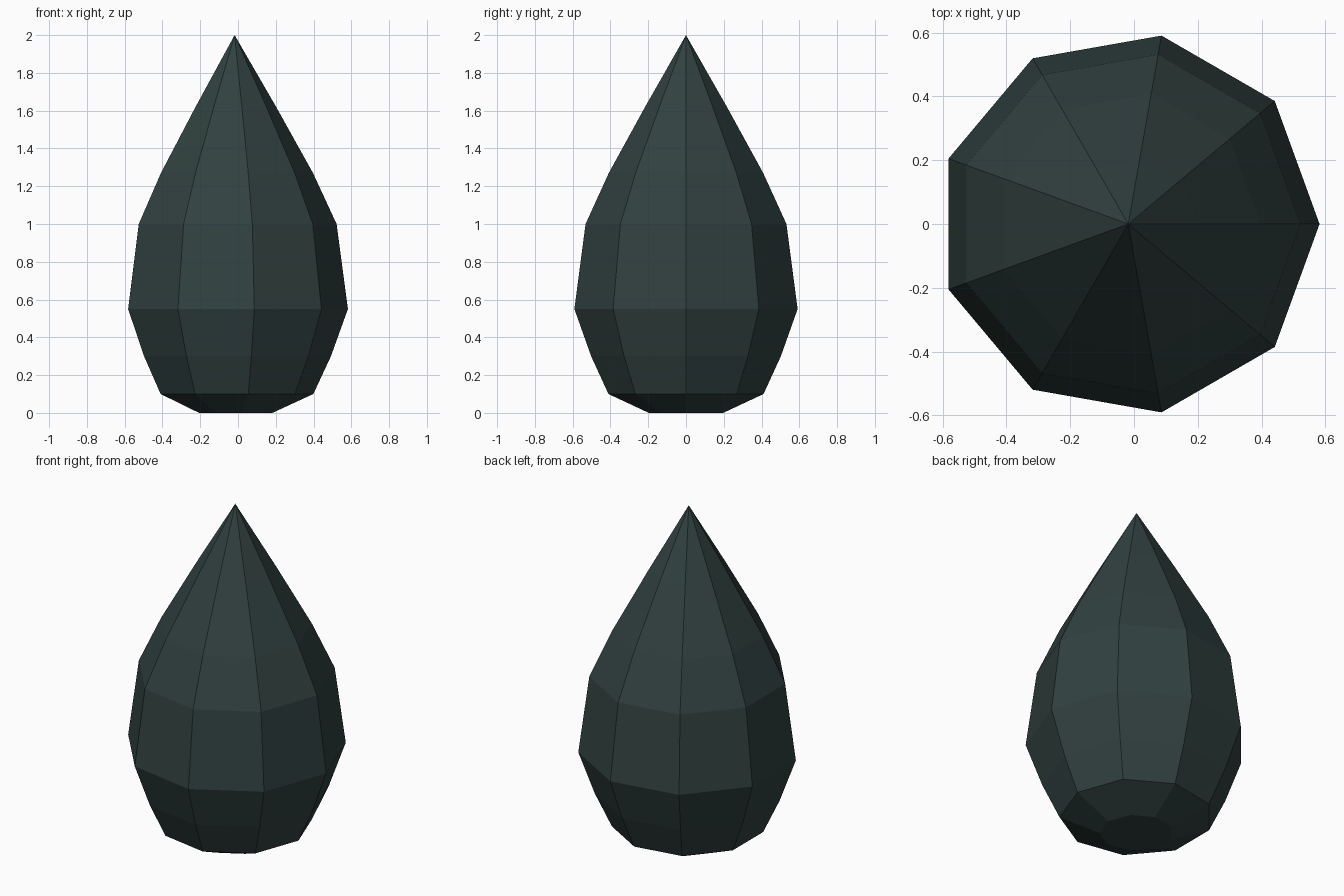
import bpy, bmesh, math

if "Cube" in bpy.data.objects:
    bpy.data.objects.remove(bpy.data.objects["Cube"])

SIDES = 9
AXIS_X = -0.018  # odd-sided body, so the axis sits slightly off the box centre

# (radius, height) profile from base to shoulder, below the pointed tip
PROFILE = [(0.20, 0.0), (0.417, 0.10), (0.51, 0.30), (0.60, 0.55),
           (0.54, 1.00), (0.415, 1.27), (0.22, 1.62)]

mat = bpy.data.materials.new("dark slate green")
mat.diffuse_color = (0.030, 0.052, 0.050, 1)
mat.use_nodes = True
mat.node_tree.nodes["Principled BSDF"].inputs["Base Color"].default_value = mat.diffuse_color

# teardrop body: stacked nine-sided rings
bm = bmesh.new()
rings = []
for r, z in PROFILE:
    angles = [math.tau * i / SIDES for i in range(SIDES)]
    rings.append([bm.verts.new((AXIS_X + r * math.cos(a), r * math.sin(a), z)) for a in angles])
for low, high in zip(rings, rings[1:]):
    for i in range(SIDES):
        j = (i + 1) % SIDES
        bm.faces.new((low[i], low[j], high[j], high[i]))

# flat base and pointed tip
bm.faces.new(rings[0][::-1])
tip = bm.verts.new((AXIS_X, 0, 2.0))
for i in range(SIDES):
    bm.faces.new((rings[-1][i], rings[-1][(i + 1) % SIDES], tip))
bmesh.ops.recalc_face_normals(bm, faces=bm.faces)

mesh = bpy.data.meshes.new("teardrop_body")
bm.to_mesh(mesh)
bm.free()
mesh.materials.append(mat)
bpy.context.collection.objects.link(bpy.data.objects.new("teardrop_body", mesh))
